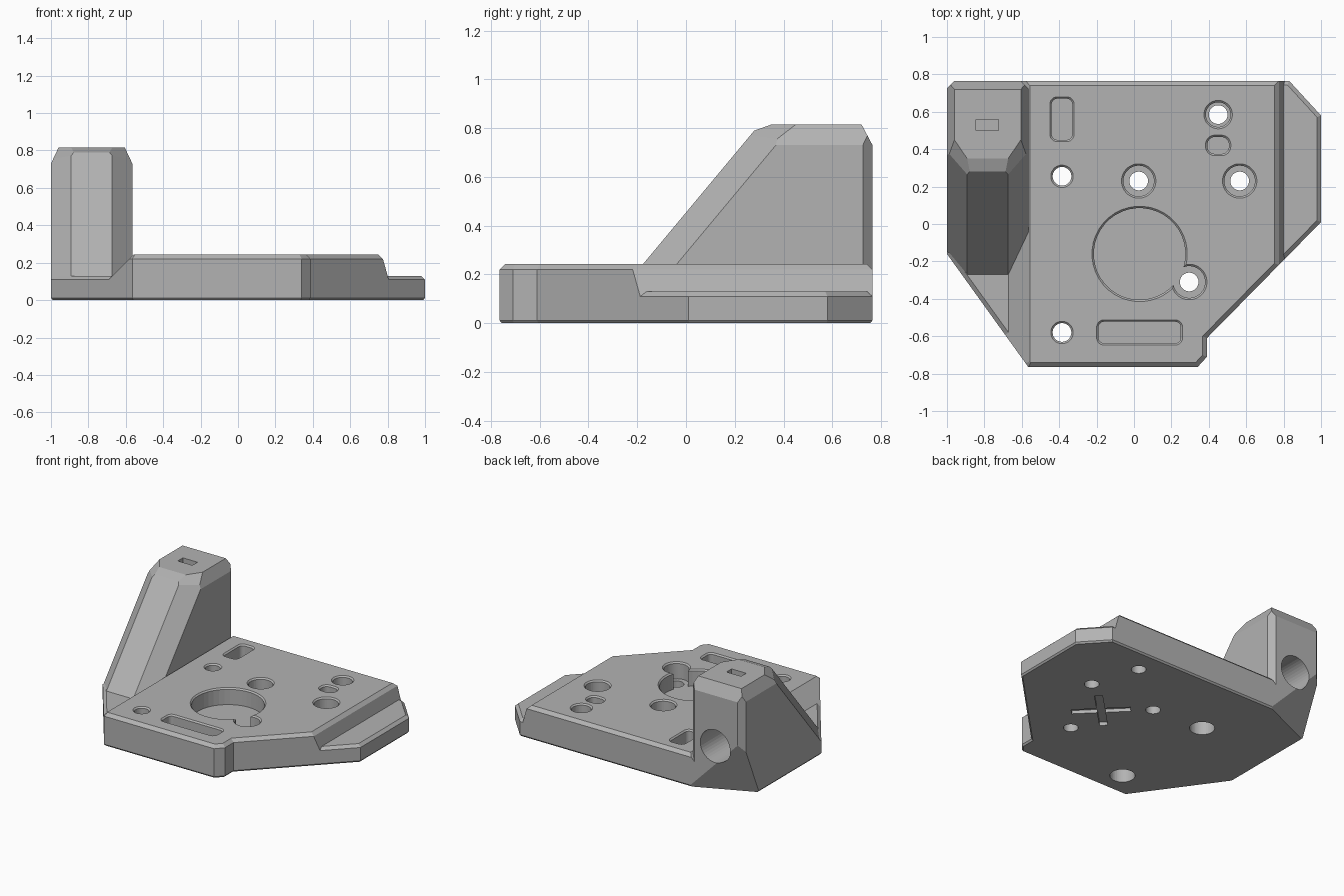
import bpy, bmesh, math
from mathutils import Vector, Matrix

cube = bpy.data.objects.get("Cube")
if cube:
    bpy.data.objects.remove(cube, do_unlink=True)

grey = bpy.data.materials.new("plain grey")
grey.use_nodes = True
grey.diffuse_color = (0.45, 0.45, 0.45, 1)
for node in grey.node_tree.nodes:
    if node.type == 'BSDF_PRINCIPLED':
        node.inputs["Base Color"].default_value = grey.diffuse_color
        node.inputs["Roughness"].default_value = 0.6


def inset(outline, d):
    """Move every edge of a counter-clockwise outline inward by d."""
    pts = [Vector(p) for p in outline]
    result = []
    for i, p in enumerate(pts):
        a = (p - pts[i - 1]).normalized()
        b = (pts[(i + 1) % len(pts)] - p).normalized()
        na, nb = Vector((-a.y, a.x)), Vector((-b.y, b.x))
        result.append(p + (na + nb) * d / (1 + na.dot(nb)))
    return result


def slab(outline, layers):
    """Closed solid through (height, inset) layers of one outline."""
    bm = bmesh.new()
    rings = [[bm.verts.new((p.x, p.y, z)) for p in inset(outline, d)] for z, d in layers]
    n = len(outline)
    for low, high in zip(rings, rings[1:]):
        for i in range(n):
            j = (i + 1) % n
            bm.faces.new((low[i], low[j], high[j], high[i]))
    bm.faces.new(rings[0][::-1])
    bm.faces.new(rings[-1])
    return bm


def trim(bm, a, b, c, inside):
    """Cut away the side of plane abc that does not hold the inside point."""
    a, b, c = Vector(a), Vector(b), Vector(c)
    normal = (b - a).cross(c - a).normalized()
    if normal.dot(Vector(inside) - a) > 0:
        normal = -normal
    bmesh.ops.bisect_plane(bm, geom=bm.verts[:] + bm.edges[:] + bm.faces[:],
                           dist=1e-5, plane_co=a, plane_no=normal, clear_outer=True)
    rim = [e for e in bm.edges if e.is_boundary]
    if rim:
        bmesh.ops.edgeloop_fill(bm, edges=rim)


def finish(bm, name):
    bmesh.ops.recalc_face_normals(bm, faces=bm.faces[:])
    mesh = bpy.data.meshes.new(name)
    bm.to_mesh(mesh)
    bm.free()
    obj = bpy.data.objects.new(name, mesh)
    bpy.context.scene.collection.objects.link(obj)
    return obj


def rounded(cx, cy, w, h, r, n=40):
    """Rounded rectangle outline; a circle when w = h = 2r."""
    pts = []
    for k in range(n):
        t = math.tau * (k + 0.5) / n
        c, s = math.cos(t), math.sin(t)
        pts.append((cx + math.copysign(w / 2 - r, c) + r * c,
                    cy + math.copysign(h / 2 - r, s) + r * s))
    return pts


def circle(cx, cy, r):
    return rounded(cx, cy, 2 * r, 2 * r, r)


DECK, SHELF, FLOOR = 0.243, 0.13, 0.12
L, R, BACK, TOP = -1.0, -0.565, 0.765, 0.815
outline = [(L, -0.16), (R, -0.765), (0.34, -0.765), (0.39, -0.71), (0.39, -0.61),
           (1, 0.01), (1, 0.58), (0.83, BACK), (L, BACK)]


def cut_back_corner(bm):
    trim(bm, (-0.56, BACK, 0), (L, 0.57, 0), (L, BACK, 0.45), (0, 0, 0.2))


# Lower plate with the side shelves
bm = slab(outline, [(0, 0.01), (0.012, 0), (0.11, 0), (SHELF, 0.022)])
cut_back_corner(bm)
plate = finish(bm, "lower_plate")

# Raised deck between the shelves
bm = slab(outline, [(0.06, 0), (0.22, 0), (DECK, 0.024)])
mid = (0, 0, 0.15)
trim(bm, (-0.68, 0, 0.12), (-0.68, 1, 0.12), (R, 0, 0.235), mid)
trim(bm, (0.8, 0, SHELF), (0.8, 1, SHELF), (0.775, 0, 0.22), mid)
trim(bm, (0.775, 0, 0.22), (0.775, 1, 0.22), (0.75, 0, DECK), mid)
cut_back_corner(bm)
deck = finish(bm, "deck")

# Sloping tower, a block trimmed by planes
bm = slab([(L, -0.5), (R, -0.5), (R, BACK), (L, BACK)], [(0.1, 0), (TOP, 0)])
core = (-0.78, 0.4, 0.4)
trim(bm, (L, -0.27, SHELF), (R, -0.27, SHELF), (R, 0.28, 0.79), core)
trim(bm, (L, 0.28, 0.79), (R, 0.28, 0.79), (R, 0.35, TOP), core)
trim(bm, (L, 0.72, TOP), (R, 0.72, TOP), (R, BACK, 0.73), core)
for outer, sign in ((L, 1), (R, -1)):
    top_x, ridge_x = outer + sign * 0.04, outer + sign * 0.108
    trim(bm, (ridge_x, -0.27, SHELF), (ridge_x, 0.28, 0.79), (outer, -0.04, 0.24), core)
    trim(bm, (outer, 0, 0.73), (outer, 1, 0.73), (top_x, 0, TOP), core)
    trim(bm, (outer, 0.725, 0), (outer, 0.725, 1), (top_x, BACK, 0), core)
    trim(bm, (top_x, 0.45, TOP), (ridge_x, 0.35, TOP), (outer, 0.38, 0.75), core)
cut_back_corner(bm)
tower = finish(bm, "sloping_tower")

# Cutters for holes, pockets and slots
base_cutters, tower_cutters = [], []


def base_cut(shape, layers):
    base_cutters.append(finish(slab(shape, layers), "cutter"))


def pocket(shape, floor=FLOOR):
    base_cut(shape, [(floor, 0), (DECK - 0.01, 0), (DECK + 0.01, -0.02)])


pocket(circle(0.03, -0.16, 0.245))
pocket(circle(0.295, -0.31, 0.085))
for x, y, bore in ((0.025, 0.23, 0.082), (0.565, 0.23, 0.082), (0.45, 0.585, 0.066)):
    pocket(circle(x, y, bore))
for x, y in ((0.025, 0.23), (0.565, 0.23), (0.45, 0.585), (0.295, -0.31)):
    base_cut(circle(x, y, 0.05), [(-0.1, 0), (0.2, 0)])
for y in (0.255, -0.58):
    pocket(circle(-0.385, y, 0.05), -0.1)
    base_cut(circle(-0.385, y, 0.085), [(-0.1, 0), (0.1, 0)])
pocket(rounded(-0.385, 0.56, 0.11, 0.22, 0.03))
pocket(rounded(0.03, -0.58, 0.44, 0.115, 0.03))
pocket(rounded(0.45, 0.42, 0.115, 0.09, 0.04))

# Cross-shaped recess underneath
for angle in (45, 135):
    cutter = finish(slab([(-0.2, -0.027), (0.2, -0.027), (0.2, 0.027), (-0.2, 0.027)],
                         [(-0.05, 0), (0.025, 0)]), "cutter")
    cutter.data.transform(Matrix.Translation((0.29, 0, 0)) @
                          Matrix.Rotation(math.radians(angle), 4, 'Z'))
    base_cutters.append(cutter)

# Tower bore from the back and small slot in its top
bore = finish(slab(circle(0, 0, 0.122), [(0, 0), (0.6, 0)]), "cutter")
bore.data.transform(Matrix.Translation((-0.775, 0.9, 0.355)) @
                    Matrix.Rotation(math.radians(90), 4, 'X'))
slot = finish(slab([(-0.845, 0.5), (-0.725, 0.5), (-0.725, 0.56), (-0.845, 0.56)],
                   [(0.75, 0), (0.9, 0)]), "cutter")
tower_cutters += [bore, slot]


def carve(part, cutters):
    for cutter in cutters:
        mod = part.modifiers.new("cut", 'BOOLEAN')
        mod.operation, mod.solver, mod.object = 'DIFFERENCE', 'EXACT', cutter
    bpy.context.view_layer.update()
    graph = bpy.context.evaluated_depsgraph_get()
    mesh = bpy.data.meshes.new_from_object(part.evaluated_get(graph))
    part.modifiers.clear()
    part.data = mesh
    mesh.materials.clear()
    mesh.materials.append(grey)


carve(plate, base_cutters)
carve(deck, base_cutters)
carve(tower, tower_cutters)
for cutter in base_cutters + tower_cutters:
    bpy.data.objects.remove(cutter, do_unlink=True)
